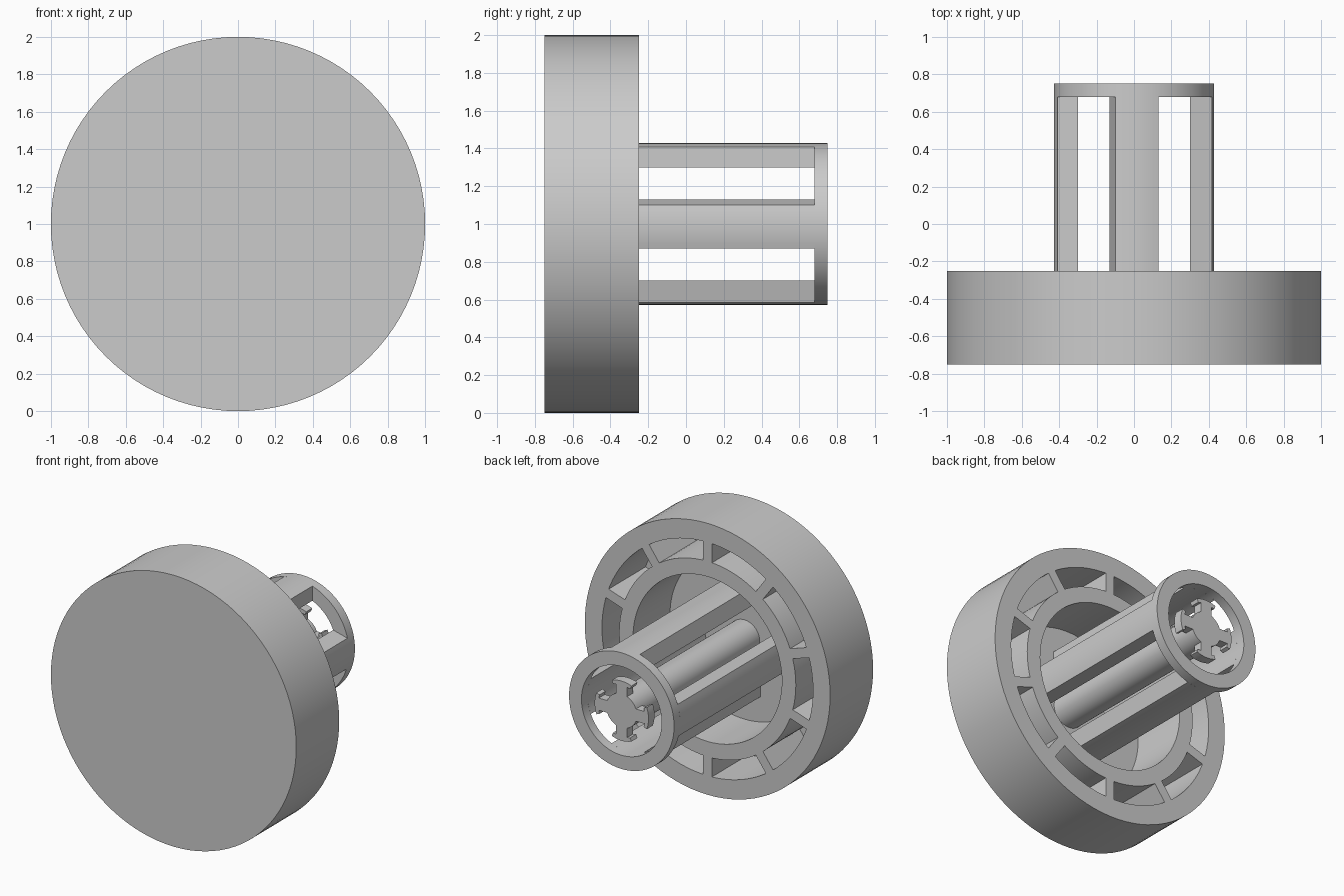
import bpy, bmesh
from math import sin, cos, asin, pi, tau
from mathutils import Matrix, Vector

if "Cube" in bpy.data.objects:
    bpy.data.objects.remove(bpy.data.objects["Cube"])

FRONT, FLOOR, RIM, SLOT_END, TIP = -0.75, -0.68, -0.25, 0.68, 0.75
TUBE_IN, TUBE_OUT = 0.327, 0.428
PIN = 0.125

grey = bpy.data.materials.new("plain grey")
grey.use_nodes = True
grey.diffuse_color = (0.6, 0.6, 0.6, 1)
grey.node_tree.nodes["Principled BSDF"].inputs["Base Color"].default_value = grey.diffuse_color


def finish(name, bm):
    """Turn a bmesh into a grey object, smooth with sharp edges, raised to the axis height."""
    bmesh.ops.remove_doubles(bm, verts=bm.verts, dist=1e-5)
    bmesh.ops.recalc_face_normals(bm, faces=bm.faces)
    mesh = bpy.data.meshes.new(name)
    bm.to_mesh(mesh)
    bm.free()
    mesh.materials.append(grey)
    obj = bpy.data.objects.new(name, mesh)
    obj.location.z = 1
    bpy.context.collection.objects.link(obj)
    bpy.ops.object.select_all(action='DESELECT')
    obj.select_set(True)
    bpy.context.view_layer.objects.active = obj
    bpy.ops.object.shade_smooth_by_angle(angle=0.5)
    return obj


def lathe(name, profile, closed=False, steps=96):
    """Spin a (radius, y) profile around the y axis."""
    bm = bmesh.new()
    verts = [bm.verts.new((r, y, 0)) for r, y in profile]
    pairs = list(zip(verts, verts[1:]))
    if closed:
        pairs.append((verts[-1], verts[0]))
    edges = [bm.edges.new(p) for p in pairs]
    bmesh.ops.spin(bm, geom=verts + edges, cent=(0, 0, 0), axis=(0, 1, 0),
                   angle=tau, steps=steps, use_duplicate=False)
    return finish(name, bm)


def prisms(name, outline, y0, y1, count):
    """Extrude an (x, z) outline along y and repeat it around the axis."""
    bm = bmesh.new()
    for i in range(count):
        turn = Matrix.Rotation(tau * i / count, 3, 'Y')
        face = bm.faces.new([bm.verts.new(turn @ Vector((x, y0, z))) for x, z in outline])
        top = bmesh.ops.extrude_face_region(bm, geom=[face], use_keep_orig=True)
        moved = [v for v in top["geom"] if isinstance(v, bmesh.types.BMVert)]
        bmesh.ops.translate(bm, verts=moved, vec=(0, y1 - y0, 0))
    return finish(name, bm)


def arc(radius, x0, x1, n=8):
    """Points on the upper part of a circle between two x positions."""
    a, b = asin(x0 / radius), asin(x1 / radius)
    return [(radius * sin(a + (b - a) * i / n), radius * cos(a + (b - a) * i / n))
            for i in range(n + 1)]


# Round head with an annular groove and a central well in the back
lathe("head", [(0, FRONT), (1, FRONT), (1, RIM), (0.86, RIM), (0.86, FLOOR),
               (0.72, FLOOR), (0.72, RIM), (0.607, RIM), (0.607, FLOOR), (0, FLOOR)])

# Ribs dividing the groove into ten pockets
prisms("head_ribs", [(-0.036, 0.717), (0.036, 0.717), (0.036, 0.861), (-0.036, 0.861)],
       FLOOR, RIM, 10)

# Four struts of the slotted tube, each with one straight and one slanted side
prisms("tube_struts", arc(TUBE_OUT, -0.10, 0.13) + arc(TUBE_IN, 0.13, -0.13),
       FLOOR, SLOT_END, 4)

# Ring closing the tube end
lathe("tube_end_ring", [(TUBE_IN, SLOT_END), (TUBE_OUT, SLOT_END),
                        (TUBE_OUT, TIP), (TUBE_IN, TIP)], closed=True)

# Central pin with four short arms at its tip
lathe("centre_pin", [(0, FLOOR), (PIN, FLOOR), (PIN, TIP), (0, TIP)], steps=48)
arm = ([(-0.045, 0.11), (-0.045, 0.185), (-0.07, 0.18)] + arc(0.22, -0.08, 0.08)
       + [(0.07, 0.18), (0.045, 0.185), (0.045, 0.11)])
prisms("pin_arms", arm, SLOT_END, TIP, 4)
